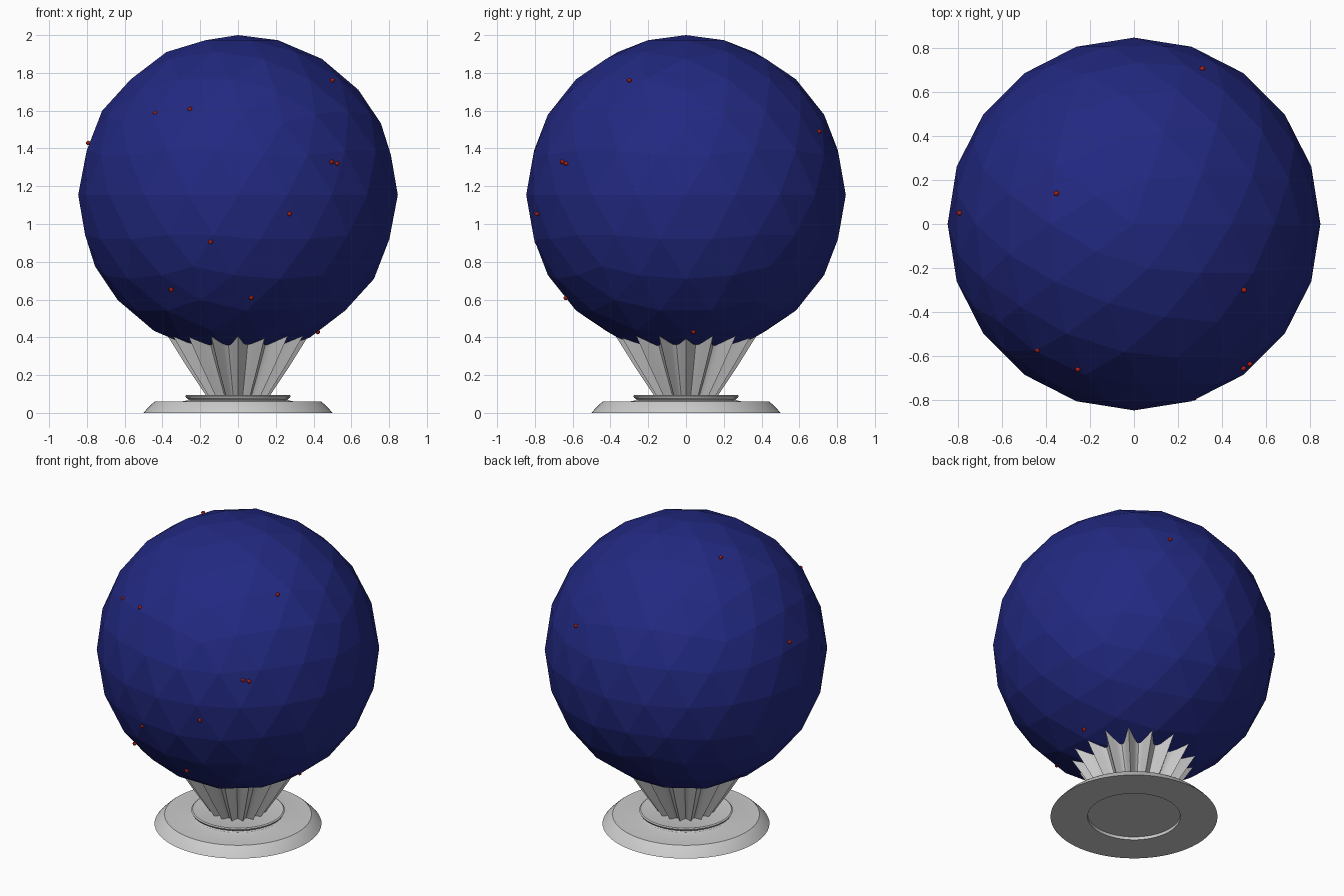
import bpy, bmesh, math
from mathutils import Vector, Matrix

if "Cube" in bpy.data.objects:
    bpy.data.objects.remove(bpy.data.objects["Cube"])

CENTRE = Vector((0, 0, 1.154))
RADIUS = 0.846


def colour(name, rgb):
    m = bpy.data.materials.new(name)
    m.diffuse_color = (*rgb, 1)
    m.use_nodes = True
    m.node_tree.nodes["Principled BSDF"].inputs["Base Color"].default_value = m.diffuse_color
    return m


def make_object(name, bm, mat=None, smooth=False):
    bmesh.ops.recalc_face_normals(bm, faces=bm.faces)
    mesh = bpy.data.meshes.new(name)
    bm.to_mesh(mesh)
    bm.free()
    ob = bpy.data.objects.new(name, mesh)
    bpy.context.collection.objects.link(ob)
    if mat:
        mesh.materials.append(mat)
    if smooth:
        bpy.ops.object.select_all(action='DESELECT')
        ob.select_set(True)
        bpy.context.view_layer.objects.active = ob
        bpy.ops.object.shade_smooth_by_angle(angle=math.radians(30))
    return ob


def loft(name, rings):
    # skin a stack of closed rings and cap both ends
    bm = bmesh.new()
    loops = [[bm.verts.new(p) for p in ring] for ring in rings]
    n = len(loops[0])
    for a, b in zip(loops, loops[1:]):
        for i in range(n):
            j = (i + 1) % n
            bm.faces.new((a[i], a[j], b[j], b[i]))
    bm.faces.new(loops[0])
    bm.faces.new(loops[-1])
    return make_object(name, bm, smooth=True)


def circle(r, z, n=64):
    return [(r * math.cos(2 * math.pi * i / n), r * math.sin(2 * math.pi * i / n), z)
            for i in range(n)]


def fluted_ring(r, z, flutes=16, steps=8):
    # sharp ridges with rounded hollows between them
    ring = []
    for i in range(flutes * steps):
        t = 2 * math.pi * i / (flutes * steps)
        rr = r * (1 - 0.24 * abs(math.sin(flutes * t / 2)))
        ring.append((rr * math.cos(t), rr * math.sin(t), z))
    return ring


# low-poly globe
bm = bmesh.new()
bmesh.ops.create_icosphere(bm, subdivisions=3, radius=RADIUS,
                           matrix=Matrix.Translation(CENTRE))
make_object("globe", bm, colour("blue", (0.016, 0.022, 0.22)))

# round foot with a shallow recess below and a flanged collar on top
foot_profile = [(0.278, 0.02), (0.278, 0.0), (0.50, 0.0), (0.485, 0.018), (0.455, 0.048),
                (0.44, 0.06), (0.30, 0.06), (0.268, 0.066), (0.262, 0.072),
                (0.275, 0.08), (0.28, 0.09), (0.272, 0.095), (0.255, 0.091)]
loft("foot", [circle(r, z) for r, z in foot_profile])

# fluted stem flaring out to cradle the globe
loft("fluted_stem", [fluted_ring(r, z) for r, z in
                     [(0.165, 0.085), (0.268, 0.24), (0.368, 0.40), (0.405, 0.46)]])

# tiny red markers on the globe surface
red = colour("red", (0.6, 0.02, 0.01))
markers = [(-0.44, -0.575, 1.59), (-0.255, -0.66, 1.61), (-0.795, 0.05, 1.43),
           (0.50, -0.66, 1.33), (0.525, -0.635, 1.32), (0.27, -0.78, 1.055),
           (-0.145, -0.79, 0.905), (-0.355, -0.577, 0.65), (0.07, -0.635, 0.61),
           (0.50, -0.30, 1.76), (0.31, 0.705, 1.49), (-0.355, 0.14, 1.91),
           (0.424, 0.04, 0.425)]
for k, p in enumerate(markers):
    pos = CENTRE + (Vector(p) - CENTRE).normalized() * 0.841
    bm = bmesh.new()
    bmesh.ops.create_icosphere(bm, subdivisions=2, radius=0.012,
                               matrix=Matrix.Translation(pos))
    make_object(f"marker_{k + 1}", bm, red)
